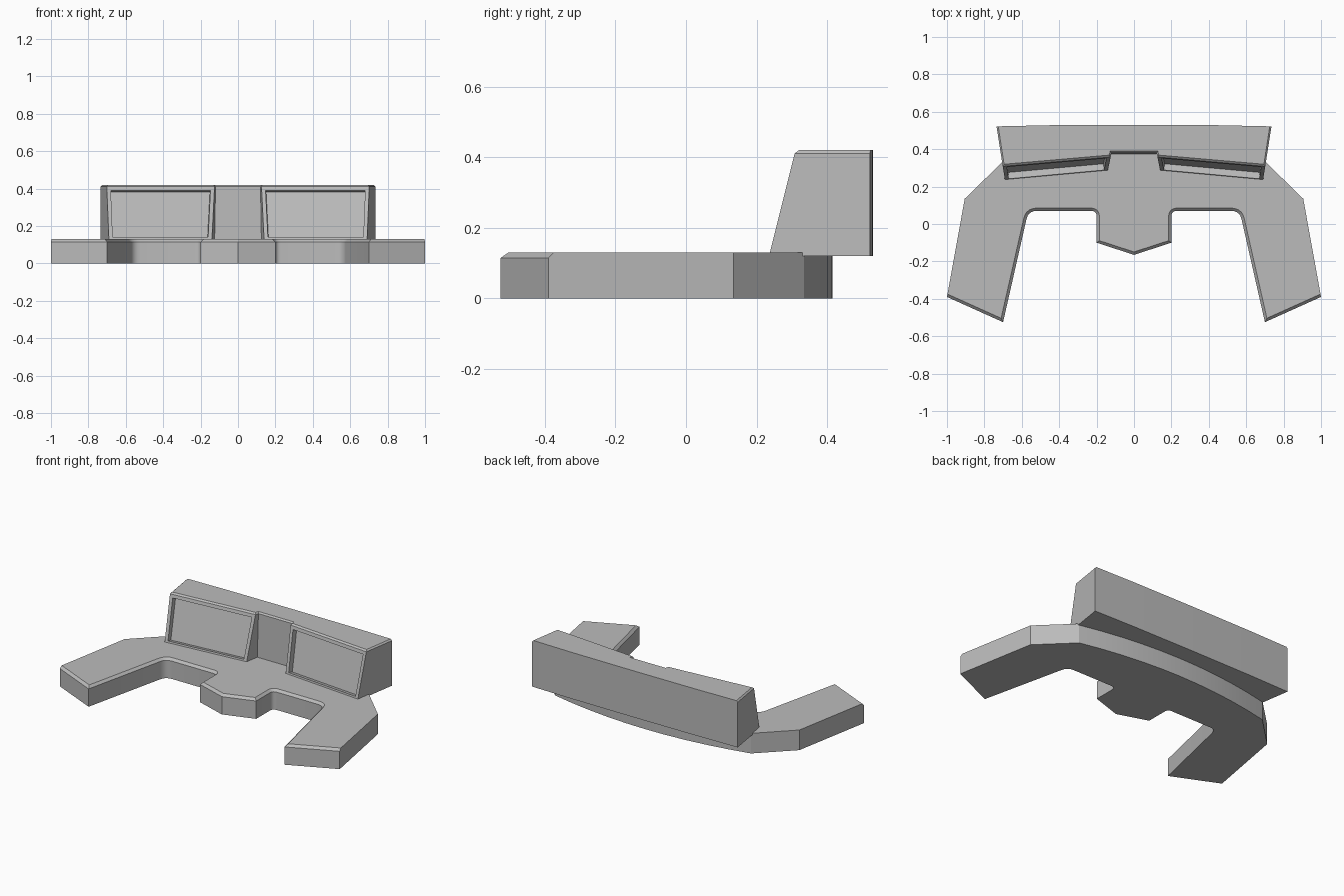
import bpy, bmesh
from mathutils import Vector

cube = bpy.data.objects.get("Cube")
if cube:
    bpy.data.objects.remove(cube, do_unlink=True)

grey = bpy.data.materials.new("plain grey")
grey.use_nodes = True
grey.diffuse_color = (0.5, 0.5, 0.5, 1)
grey.node_tree.nodes["Principled BSDF"].inputs["Base Color"].default_value = (0.5, 0.5, 0.5, 1)


def mirrored(half):
    """Close a right-to-left symmetric outline; its ends may lie on x = 0."""
    return half + [(-x, y) for x, y in reversed(half) if x > 0.001]


def fillet(before, corner, after, size, steps=5):
    """Round a corner with a quadratic curve."""
    a, c, b = Vector(before), Vector(corner), Vector(after)
    p, q = c + (a - c).normalized() * size, c + (b - c).normalized() * size
    ts = [i / steps for i in range(steps + 1)]
    return [tuple(p * (1 - t) ** 2 + c * 2 * t * (1 - t) + q * t * t) for t in ts]


def loft(bottom, top, z0, z1):
    """Solid between two outlines; returns mesh, top edges and side faces."""
    bm = bmesh.new()
    low = [bm.verts.new((x, y, z0)) for x, y in bottom]
    high = [bm.verts.new((x, y, z1)) for x, y in top]
    bm.faces.new(low[::-1])
    cap = bm.faces.new(high)
    n = len(low)
    sides = [bm.faces.new((low[i], low[(i + 1) % n], high[(i + 1) % n], high[i])) for i in range(n)]
    bmesh.ops.recalc_face_normals(bm, faces=bm.faces)
    bm.normal_update()
    return bm, list(cap.edges), sides


def finish(bm, name):
    mesh = bpy.data.meshes.new(name)
    bm.to_mesh(mesh)
    bm.free()
    mesh.materials.append(grey)
    obj = bpy.data.objects.new(name, mesh)
    bpy.context.collection.objects.link(obj)
    bpy.ops.object.select_all(action='DESELECT')
    obj.select_set(True)
    bpy.context.view_layer.objects.active = obj
    bpy.ops.object.shade_smooth_by_angle(angle=0.4)


# Desk: front edge with rounded inner corners, arms and a bowed back
post, inner, outer, tip = (0.2, -0.1), (0.2, 0.07), (0.565, 0.07), (0.7, -0.525)
front = [(0, -0.165), post]
front += fillet(post, inner, outer, 0.03)
front += fillet(inner, outer, tip, 0.045)
front += [tip, (1, -0.39)]
back = [(0.905, 0.135), (0.7, 0.335)]
back += [(x, 0.415 - 0.163 * x * x) for x in (0.56, 0.42, 0.28, 0.14, 0)]
outline = mirrored(front + back)
# mirrored() keeps the front centre point once, as the first entry
bm, rim, sides = loft(outline, outline, 0, 0.13)
front_set = {(round(s * x, 3), round(y, 3)) for x, y in front for s in (1, -1)}


def on_front(edge):
    return all((round(v.co.x, 3), round(v.co.y, 3)) in front_set for v in edge.verts)


bmesh.ops.bevel(bm, geom=[e for e in rim if on_front(e)], offset=0.015,
                segments=1, affect='EDGES', clamp_overlap=True)
finish(bm, "desk_top")

# Console: leaning body with a central gap and two recessed screens
rear = [(0.735, 0.522), (0.45, 0.528), (0, 0.53)]
low = mirrored([(0.125, 0.375), (0.14, 0.285), (0.69, 0.235)] + rear)
high = mirrored([(0.12, 0.38), (0.125, 0.36), (0.702, 0.31)] + rear)
bm, rim, sides = loft(low, high, 0.12, 0.42)
screens = [f for f in sides if f.normal.y < -0.8 and abs(f.calc_center_median().x) > 0.2]
# Soften the top rim except along the back
bevel_edges = [e for e in rim if min(v.co.y for v in e.verts) < 0.5]
bmesh.ops.bevel(bm, geom=bevel_edges, offset=0.009, segments=1, affect='EDGES')
bm.normal_update()
screens = [f for f in bm.faces if f.normal.y < -0.8 and f.calc_area() > 0.08
           and abs(f.calc_center_median().x) > 0.2]
bmesh.ops.inset_individual(bm, faces=screens, thickness=0.021, use_even_offset=True)
for face in screens:
    push = face.normal * -0.035
    moved = bmesh.ops.extrude_discrete_faces(bm, faces=[face])["faces"][0]
    bmesh.ops.translate(bm, verts=moved.verts, vec=push)
finish(bm, "screen_console")
